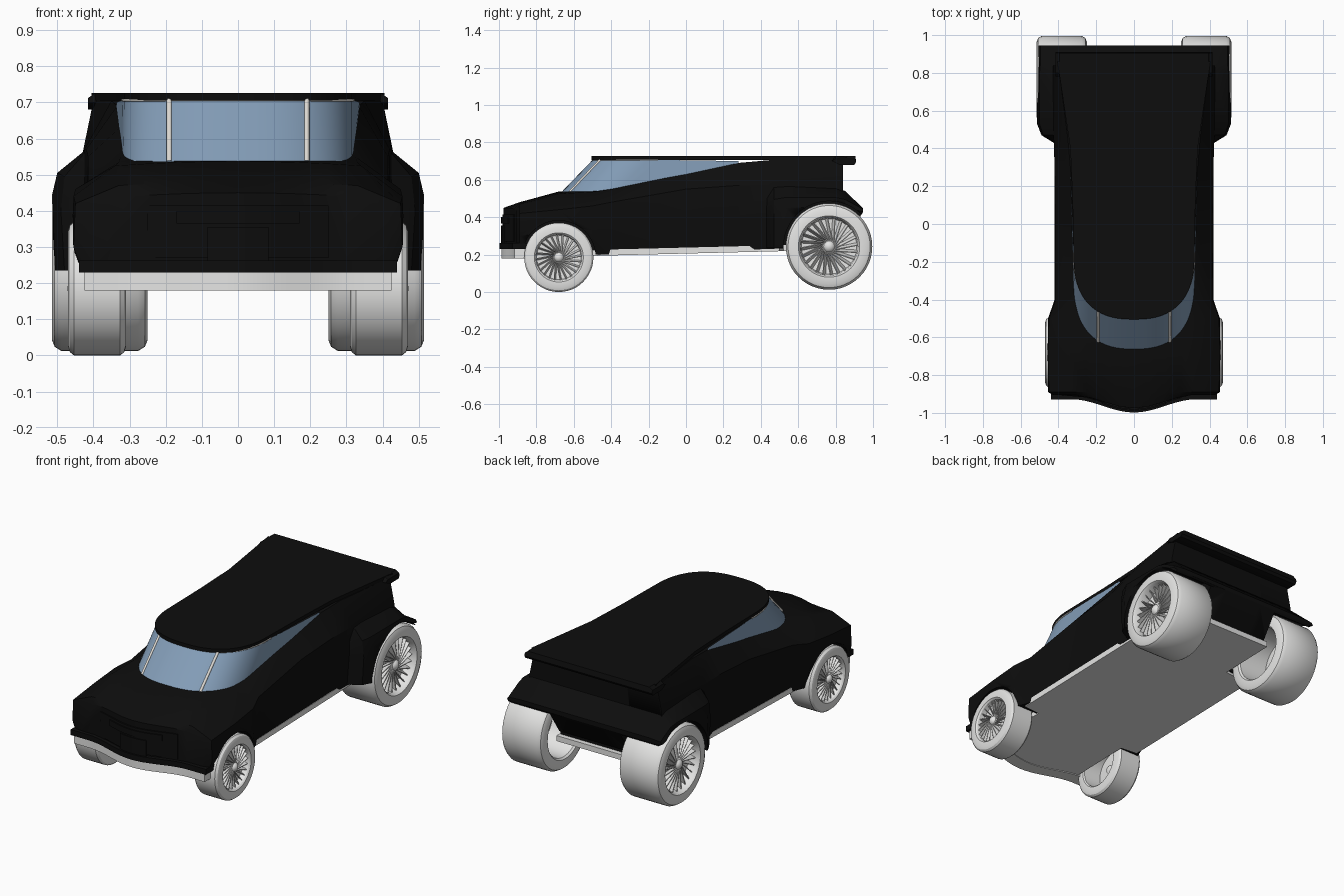
import bpy, bmesh, math
from mathutils import Matrix, Vector

if "Cube" in bpy.data.objects:
    bpy.data.objects.remove(bpy.data.objects["Cube"])


def material(name, rgb):
    m = bpy.data.materials.new(name)
    m.diffuse_color = (*rgb, 1)
    m.use_nodes = True
    node = m.node_tree.nodes["Principled BSDF"]
    node.inputs["Base Color"].default_value = (*rgb, 1)
    node.inputs["Roughness"].default_value = 0.6
    return m


BLACK = material("body black", (0.004, 0.004, 0.004))
WHITE = material("off white", (0.78, 0.78, 0.77))
GLASS = material("blue glass", (0.23, 0.34, 0.48))
TRIM = material("warm trim", (0.74, 0.71, 0.66))


def finish(name, bm, mat, fix=True):
    if fix:
        bmesh.ops.recalc_face_normals(bm, faces=bm.faces)
    me = bpy.data.meshes.new(name)
    bm.to_mesh(me)
    bm.free()
    ob = bpy.data.objects.new(name, me)
    bpy.context.collection.objects.link(ob)
    me.materials.append(mat)
    bpy.ops.object.select_all(action='DESELECT')
    ob.select_set(True)
    bpy.context.view_layer.objects.active = ob
    bpy.ops.object.shade_smooth_by_angle(angle=math.radians(32))
    return ob


def bridge(bm, rings, closed=True):
    for a, b in zip(rings, rings[1:]):
        n = len(a)
        for i in range(n if closed else n - 1):
            j = (i + 1) % n
            bm.faces.new((a[i], a[j], b[j], b[i]))


def bow(x):
    """Plan shape of the nose."""
    return -0.92 - 0.07 * math.cos(math.pi / 2 * min(1, abs(x) / 0.33)) ** 2


ROW = [i / 4 - 1 for i in range(9)]


def loft(name, sections, bowed=False):
    """Sections: y, floor z, floor x, side x,z, shoulder x,z, top edge x,z, crown z."""
    bm, rings = bmesh.new(), []
    for k, (y, zb, wb, ws, zs, wc, zc, we, ze, zt) in enumerate(sections):
        pts = [(f * wb, zb) for f in ROW] + [(ws, zs), (wc, zc)]
        pts += [(-f * we, zt - (zt - ze) * f * f) for f in ROW] + [(-wc, zc), (-ws, zs)]
        nose = bowed and k == 0
        rings.append([bm.verts.new((x, bow(x) + 0.015 if nose else y, z)) for x, z in pts])
    bridge(bm, rings)
    for r in (rings[0], rings[-1]):
        for i in range(8):
            bm.faces.new((r[i], r[i + 1], r[18 - i], r[19 - i]))
        bm.faces.new((r[8], r[9], r[10], r[11]))
        bm.faces.new((r[0], r[19], r[20], r[21]))
    return finish(name, bm, BLACK)


def lathe(name, profile, y, z, mat, steps=48):
    """Turn (x, radius) points about a crosswise axle."""
    bm, rings = bmesh.new(), []
    for k in range(steps):
        a = math.tau * k / steps
        rings.append([bm.verts.new((x, y + r * math.cos(a), z + r * math.sin(a)))
                      for x, r in profile])
    bridge(bm, rings + rings[:1], closed=False)
    bmesh.ops.remove_doubles(bm, verts=bm.verts, dist=1e-5)
    return finish(name, bm, mat)


def prism(name, half, low, high, mat):
    """Plate from a half outline, mirrored in x; low and high give z from y."""
    outline = half + [(-x, y) for x, y in reversed(half) if x > 0]
    bm = bmesh.new()
    rings = [[bm.verts.new((x, y, f(y))) for x, y in outline] for f in (low, high)]
    bridge(bm, rings)
    for r in rings:
        bm.faces.new(r)
    return finish(name, bm, mat)


def nose_strip(name, half, z0, z1, shift, depth, mat):
    bm, rings = bmesh.new(), []
    for i in range(25):
        x = half * (i / 12 - 1)
        y = bow(x) + shift
        rings.append([bm.verts.new((x, y + d, z))
                      for d, z in ((0, z0), (depth, z0), (depth, z1), (0, z1))])
    bridge(bm, rings)
    bm.faces.new(rings[0])
    bm.faces.new(rings[-1])
    return finish(name, bm, mat)


def tube(name, points, radius, mat):
    cu = bpy.data.curves.new(name, 'CURVE')
    cu.dimensions = '3D'
    cu.bevel_depth = radius
    cu.bevel_resolution = 1
    sp = cu.splines.new('POLY')
    sp.points.add(len(points) - 1)
    for p, co in zip(sp.points, points):
        p.co = (*co, 1)
    ob = bpy.data.objects.new(name, cu)
    bpy.context.collection.objects.link(ob)
    cu.materials.append(mat)


# Main body and rear haunches
body = loft("body", [
    (-0.97, .24, .40, .43, .30, .42, .40, .30, .44, .45),
    (-0.89, .23, .43, .455, .30, .45, .42, .33, .47, .48),
    (-0.68, .22, .44, .46, .33, .455, .44, .34, .525, .537),
    (-0.50, .20, .44, .455, .33, .45, .46, .33, .535, .55),
    (-0.40, .20, .40, .42, .35, .415, .48, .325, .55, .555),
    (0.00, .215, .40, .42, .38, .415, .55, .325, .632, .632),
    (0.28, .225, .40, .42, .40, .42, .57, .335, .69, .69),
    (0.45, .23, .41, .425, .42, .425, .57, .35, .705, .705),
    (0.84, .25, .41, .43, .45, .43, .56, .40, .705, .705)], bowed=True)
haunch = loft("rear_haunches", [
    (0.43, .235, .41, .425, .40, .42, .50, .40, .55, .56),
    (0.47, .235, .48, .49, .40, .48, .495, .42, .565, .565),
    (0.53, .235, .51, .513, .45, .50, .505, .42, .57, .57),
    (0.80, .25, .50, .513, .45, .50, .505, .42, .56, .56),
    (0.85, .28, .50, .51, .45, .495, .495, .42, .54, .54),
    (0.945, .425, .48, .505, .43, .495, .445, .42, .45, .45)])

# Wheels: y, axle height, radius, inner x, width
AXLES = {"front": (-0.68, 0.185, 0.185, 0.31, 0.16),
         "rear": (0.765, 0.243, 0.231, 0.25, 0.265)}
TYRE = [(.72, 0), (.76, .64), (.95, .67), (1, .71), (1, .87), (.97, .95), (.9, 1), (.1, 1),
        (.03, .95), (0, .87), (0, .71), (.04, .67), (.7, .64), (.66, .15), (.5, .13), (.45, 0)]

for end, (y, z, r, x0, w) in AXLES.items():
    for side, s in (("left", 1), ("right", -1)):
        # Wheel arch cut
        cyl = [(s * (x0 - .02), 0), (s * (x0 - .02), r + .012), (s * .7, r + .012), (s * .7, 0)]
        cutter = lathe("arch_cutter", cyl, y, z, BLACK)
        cutter.hide_render = True
        for ob in (body, haunch):
            if end == "front" and ob is haunch:
                continue
            mod = ob.modifiers.new("arch", 'BOOLEAN')
            mod.operation, mod.solver, mod.object = 'DIFFERENCE', 'EXACT', cutter
            bpy.context.view_layer.objects.active = ob
            bpy.ops.object.modifier_apply(modifier=mod.name)
        bpy.data.objects.remove(cutter)
        # Tyre with dished rim
        lathe(f"{end}_{side}_tyre", [(s * (x0 + t * w), k * r) for t, k in TYRE], y, z, WHITE)
        # Hub and fan of thin spokes
        bm = bmesh.new()
        hub = Vector((s * (x0 + .84 * w), y, z))
        bmesh.ops.create_uvsphere(bm, u_segments=16, v_segments=10, radius=.15 * r,
                                  matrix=Matrix.Translation(hub))
        for i in range(24):
            turn = (Matrix.Translation(hub) @ Matrix.Rotation(math.tau * i / 24, 4, 'X')
                    @ Matrix.Translation((0, 0, .38 * r)) @ Matrix.Rotation(.2, 4, 'X')
                    @ Matrix.Rotation(.35, 4, 'Z') @ Matrix.Diagonal((.14 * w, .02 * r, .6 * r, 1)))
            bmesh.ops.create_cube(bm, size=1, matrix=turn)
        finish(f"{end}_{side}_spokes", bm, WHITE)


# Cabin outline shared by the glass and the roof
def arc(a, y, depth, wide=0.32):
    s = math.sin(a)
    return math.copysign(wide * abs(s) ** .8, s), y - depth * max(0, math.cos(a)) ** .8


def glass_low(a):
    x, y = arc(a, -.30, .365)
    return x, y, max(.535, .545 + .206 * (y + .4))


def glass_top(a):
    return (*arc(a, -.15, .35), .706)


angles = [math.pi * (i / 32 - .5) for i in range(33)]
low = [(-.336, .28, .688)] + [glass_low(a) for a in angles] + [(.336, .28, .688)]
top = [(-.336, .28, .70)] + [glass_top(a) for a in angles] + [(.336, .28, .70)]
bm = bmesh.new()
bridge(bm, [[bm.verts.new(p) for p in row] for row in (low, top)], closed=False)
finish("wraparound_window", bm, GLASS, fix=False)
tube("window_top_trim", top[1:-1], .004, TRIM)
for side, s in (("left", 1), ("right", -1)):
    tube(f"{side}_window_pillar", [glass_low(s * .548), glass_top(s * .548)], .008, TRIM)

# Roof and tail lip
roof = [arc(math.pi / 2 * i / 16, -.16, .345) for i in range(17)]
prism("roof", roof + [(.325, .12), (.337, .40), (.405, .86)],
      lambda y: .705, lambda y: .726, BLACK)
bm = bmesh.new()
lip = ((.78, .70), (.82, .68), (.90, .68), (.91, .695), (.905, .726), (.80, .726))
rings = [[bm.verts.new((x, y, z if z < .72 or abs(x) < .4 else .712)) for y, z in lip]
         for x in (-.415, -.395, .395, .415)]
bridge(bm, rings)
bm.faces.new(rings[0])
bm.faces.new(rings[-1])
finish("tail_lip", bm, BLACK)

# Floor, narrowed between the wheels
prism("floor", [(.30, -.91), (.30, -.47), (.405, -.46), (.405, .50), (.235, .52), (.235, .87)],
      lambda y: .183 + .025 * (y + .9), lambda y: .215 + .025 * (y + .9), WHITE)

# Nose: bumper, lip and grille plates
nose_strip("front_bumper", .425, .18, .232, .003, .08, WHITE)
nose_strip("nose_lip", .44, .23, .262, -.008, .08, BLACK)
nose_strip("grille_surround", .25, .27, .415, .008, .008, BLACK)
nose_strip("grille_upper_plate", .17, .365, .40, .002, .008, BLACK)
nose_strip("grille_lower_plate", .085, .26, .355, .002, .008, BLACK)
